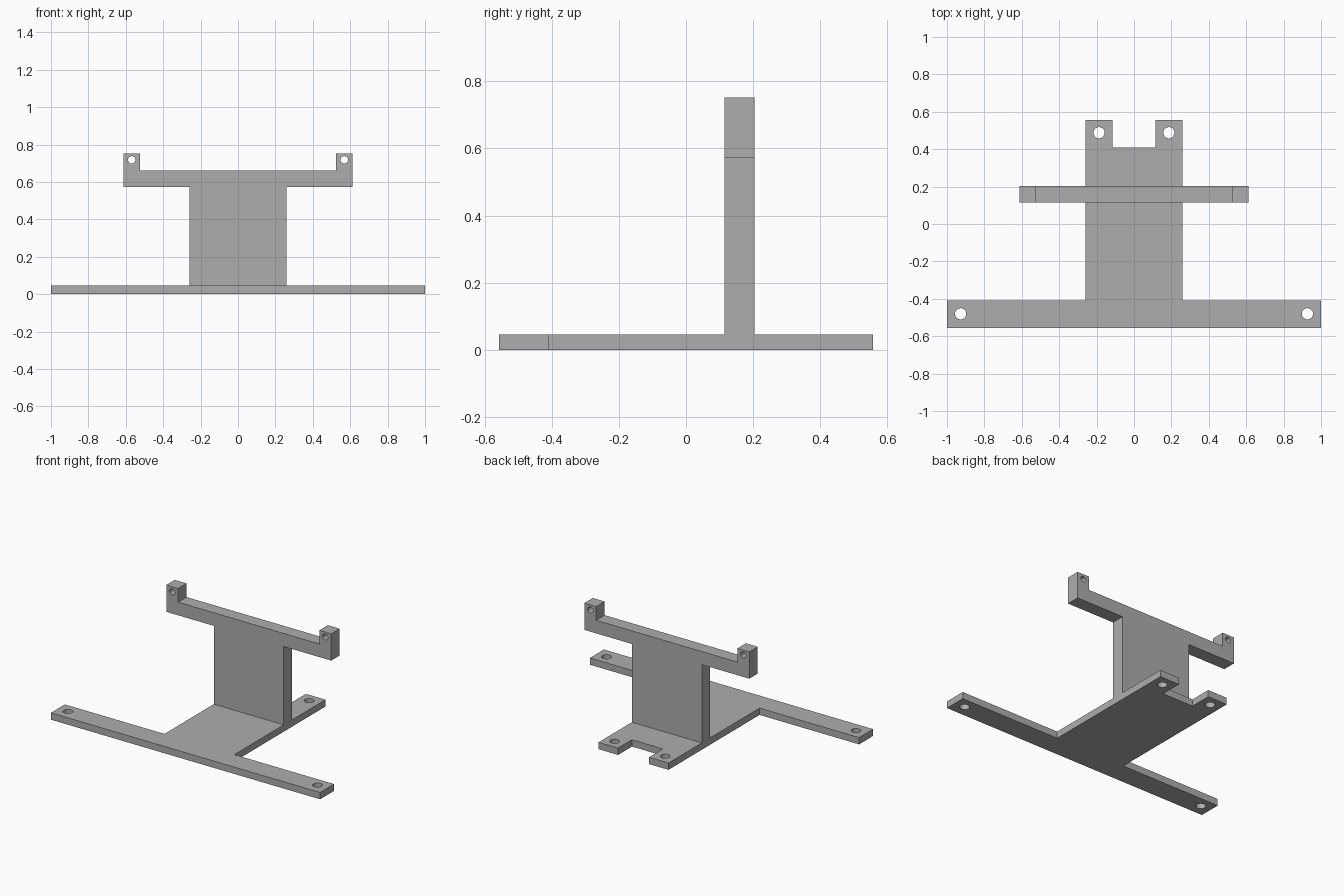
import bpy
import bmesh
from mathutils import Matrix, Vector

cube = bpy.data.objects.get("Cube")
if cube:
    bpy.data.objects.remove(cube, do_unlink=True)

# Plain grey plastic
grey = bpy.data.materials.new("grey plastic")
grey.use_nodes = True
colour = (0.42, 0.42, 0.42, 1)
grey.diffuse_color = colour
grey.node_tree.nodes["Principled BSDF"].inputs["Base Color"].default_value = colour


def add_object(name, bm):
    bmesh.ops.recalc_face_normals(bm, faces=bm.faces)
    mesh = bpy.data.meshes.new(name)
    bm.to_mesh(mesh)
    bm.free()
    mesh.materials.append(grey)
    obj = bpy.data.objects.new(name, mesh)
    bpy.context.collection.objects.link(obj)
    return obj


def mirrored(half):
    """Complete a right-half outline with its mirror image."""
    return half + [(-x, y) for x, y in reversed(half)]


def plate(name, outline, depth):
    """Extrude a flat outline by a depth vector lying off its plane."""
    bm = bmesh.new()
    face = bm.faces.new([bm.verts.new(p) for p in outline])
    moved = bmesh.ops.extrude_face_region(bm, geom=[face], use_keep_orig=True)
    verts = [g for g in moved["geom"] if isinstance(g, bmesh.types.BMVert)]
    bmesh.ops.translate(bm, verts=verts, vec=Vector(depth))
    return add_object(name, bm)


def drill(obj, centres, radius, rotation):
    """Cut round through holes at the given centres."""
    bm = bmesh.new()
    for c in centres:
        bmesh.ops.create_cone(bm, cap_ends=True, segments=32, radius1=radius,
                              radius2=radius, depth=0.3,
                              matrix=Matrix.Translation(c) @ rotation)
    cutter = add_object(obj.name + "_drill", bm)
    cutter.hide_render = True
    mod = obj.modifiers.new("holes", "BOOLEAN")
    mod.operation = "DIFFERENCE"
    mod.solver = "EXACT"
    mod.object = cutter
    bpy.context.view_layer.objects.active = obj
    bpy.ops.object.modifier_apply(modifier=mod.name)
    bpy.data.objects.remove(cutter, do_unlink=True)


base_top = 0.046
front, back = 0.114, 0.204

# Flat base: wide front strip, central tongue and notched rear
base_half = [(1, -0.557), (1, -0.409), (0.26, -0.409), (0.26, 0.557),
             (0.115, 0.557), (0.115, 0.41)]
base = plate("base_plate", [(x, y, 0) for x, y in mirrored(base_half)],
             (0, 0, base_top))
drill(base, [(s * x, y, 0) for s in (-1, 1)
             for x, y in ((0.927, -0.48), (0.187, 0.488))],
      0.03, Matrix())

# Upright: column, cross bar and raised end lugs
upright_half = [(0.26, base_top), (0.26, 0.572), (0.613, 0.572),
                (0.613, 0.752), (0.525, 0.752), (0.525, 0.66)]
upright = plate("upright_bracket",
                [(x, front, z) for x, z in mirrored(upright_half)],
                (0, back - front, 0))
drill(upright, [(s * 0.568, (front + back) / 2, 0.718) for s in (-1, 1)],
      0.02, Matrix.Rotation(1.5707963, 4, "X"))
